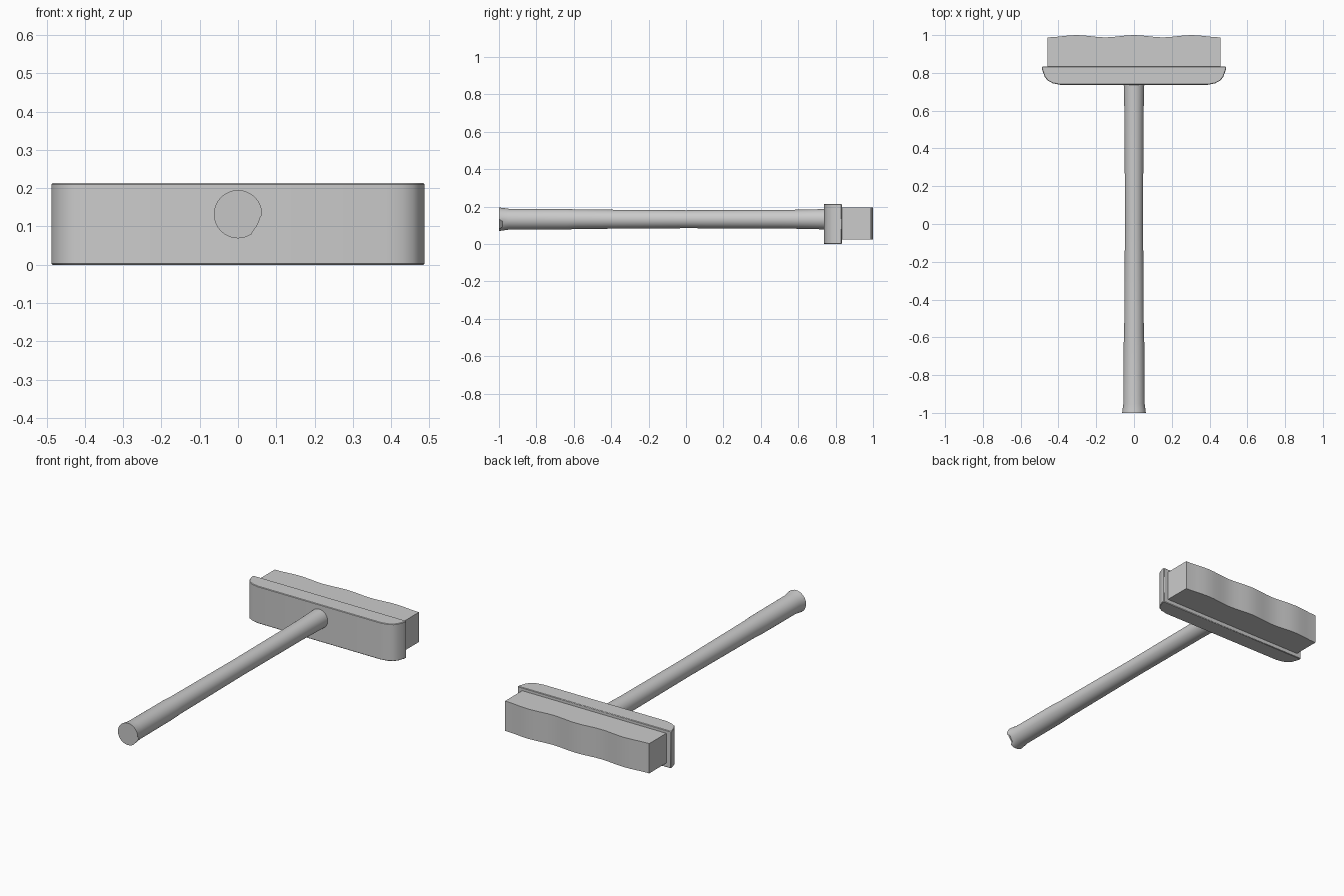
import bpy, bmesh, math

if "Cube" in bpy.data.objects:
    bpy.data.objects.remove(bpy.data.objects["Cube"])


def make_object(name, bm, angle=35):
    bmesh.ops.recalc_face_normals(bm, faces=bm.faces)
    mesh = bpy.data.meshes.new(name)
    bm.to_mesh(mesh)
    bm.free()
    obj = bpy.data.objects.new(name, mesh)
    bpy.context.collection.objects.link(obj)
    bpy.ops.object.select_all(action='DESELECT')
    obj.select_set(True)
    bpy.context.view_layer.objects.active = obj
    bpy.ops.object.shade_smooth_by_angle(angle=math.radians(angle))
    return obj


def slab(name, outline, z0, z1):
    """Extrude an outline in the xy plane from z0 up to z1."""
    bm = bmesh.new()
    face = bm.faces.new([bm.verts.new((x, y, z0)) for x, y in outline])
    ext = bmesh.ops.extrude_face_region(bm, geom=[face])
    top = [v for v in ext['geom'] if isinstance(v, bmesh.types.BMVert)]
    bmesh.ops.translate(bm, verts=top, vec=(0, 0, z1 - z0))
    return make_object(name, bm)


# Head block: rounded front corners, flat back
half = [(0.39, 0.737), (0.43, 0.745), (0.457, 0.759), (0.473, 0.78),
        (0.482, 0.805), (0.487, 0.82), (0.487, 0.833)]
outline = half + [(-x, y) for x, y in reversed(half)]
head = slab("head_block", outline, 0.0, 0.213)
bevel = head.modifiers.new("soft_edges", 'BEVEL')
bevel.width = 0.003
bevel.segments = 1
bevel.limit_method = 'ANGLE'
bevel.angle_limit = math.radians(60)

# Bristles: one mass with a gently wavy end
n = 24
wave = []
for i in range(n + 1):
    x = 0.458 - 0.916 * i / n
    wave.append((x, 0.994 + 0.006 * math.cos(2 * math.pi * x / 0.305)))
slab("bristles", [(-0.458, 0.825), (0.458, 0.825)] + wave, 0.024, 0.195)

# Handle: lathed rod with a flared, slightly chipped grip end
sides = 32
zc = 0.132
profile = [(-1.0, 0.063), (-0.985, 0.061), (-0.95, 0.056), (-0.64, 0.055),
           (-0.58, 0.052), (0.0, 0.048), (0.55, 0.050), (0.69, 0.053), (0.76, 0.055)]
bm = bmesh.new()
rings = []
for k, (y, r) in enumerate(profile):
    ring = []
    for i in range(sides):
        a = 2 * math.pi * i / sides
        deg = math.degrees(a)
        yy, rr = y, r
        if k < 2 and 305 < deg < 350:
            rr, yy = 0.058, y + 0.02
        ring.append(bm.verts.new((rr * math.cos(a), yy, zc + rr * math.sin(a))))
    rings.append(ring)
for lower, upper in zip(rings, rings[1:]):
    for i in range(sides):
        j = (i + 1) % sides
        bm.faces.new((lower[i], lower[j], upper[j], upper[i]))
bm.faces.new(rings[0])
bm.faces.new(rings[-1])
make_object("handle", bm)
